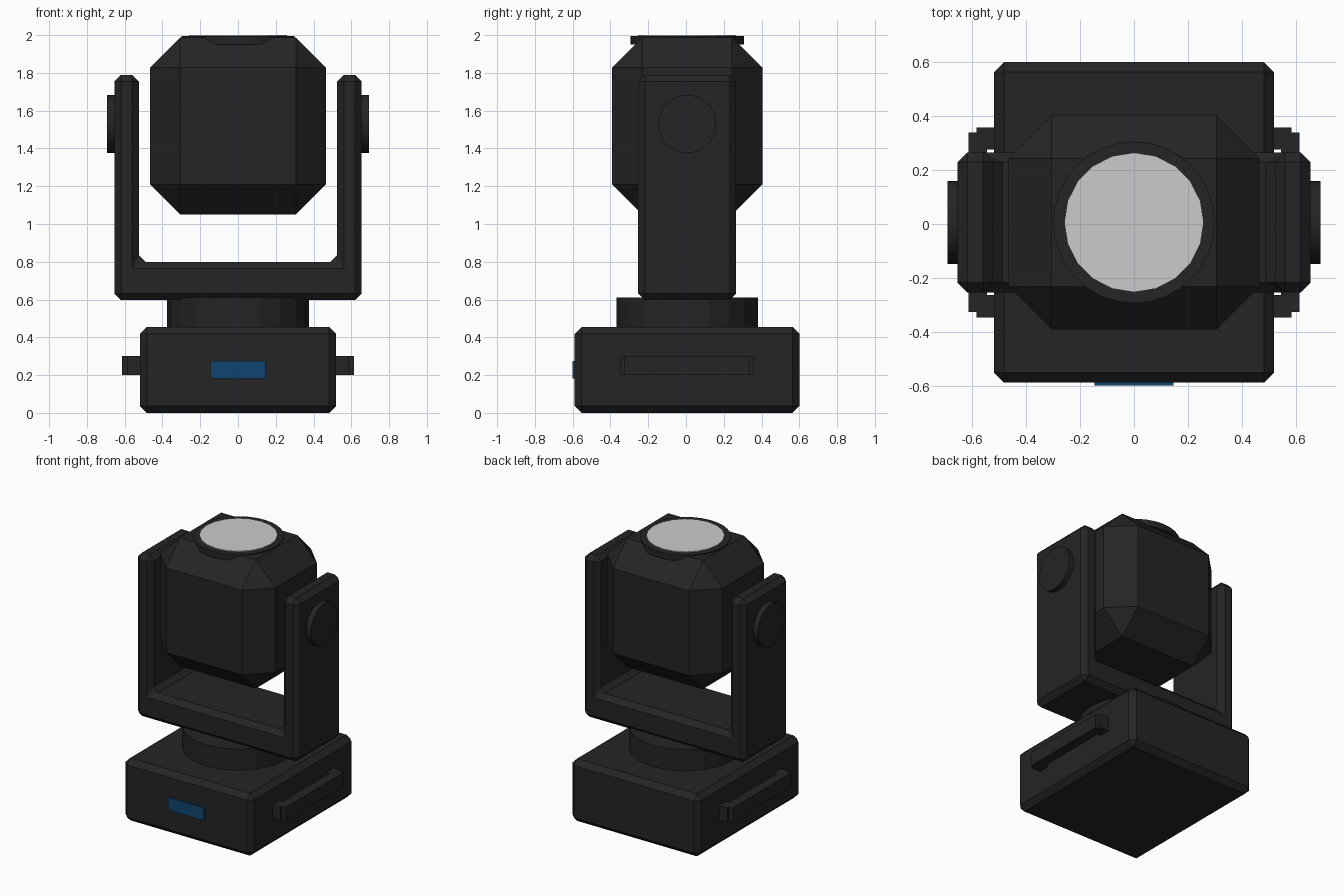
import bpy, bmesh, math
from mathutils import Matrix

if "Cube" in bpy.data.objects:
    bpy.data.objects.remove(bpy.data.objects["Cube"])

CY = 0.006  # depth centre shared by the main parts


def material(name, rgb):
    m = bpy.data.materials.new(name)
    m.diffuse_color = (*rgb, 1)
    m.use_nodes = True
    m.node_tree.nodes["Principled BSDF"].inputs["Base Color"].default_value = m.diffuse_color
    return m


BLACK = material("black plastic", (0.018, 0.018, 0.018))
WHITE = material("lens white", (0.6, 0.6, 0.6))
BLUE = material("display blue", (0.005, 0.06, 0.16))


def finish(name, bm, mat, bevel=0):
    if bevel:
        bmesh.ops.bevel(bm, geom=bm.edges[:], offset=bevel, segments=1,
                        affect='EDGES', profile=0.5)
    bmesh.ops.recalc_face_normals(bm, faces=bm.faces[:])
    me = bpy.data.meshes.new(name)
    bm.to_mesh(me)
    bm.free()
    me.materials.append(mat)
    ob = bpy.data.objects.new(name, me)
    bpy.context.collection.objects.link(ob)
    return ob


def box(name, x, y, z, mat=BLACK, bevel=0):
    bm = bmesh.new()
    bmesh.ops.create_cube(bm, size=1)
    for v in bm.verts:
        v.co = [r[0] if c < 0 else r[1] for c, r in zip(v.co, (x, y, z))]
    return finish(name, bm, mat, bevel)


def disc(name, radius, lo, hi, sides, mat=BLACK, axis='Z', z=0):
    bm = bmesh.new()
    bmesh.ops.create_cone(bm, cap_ends=True, segments=sides, radius1=radius,
                          radius2=radius, depth=hi - lo)
    m = Matrix.Translation((0, CY, (lo + hi) / 2))
    if axis == 'X':
        m = Matrix.Translation(((lo + hi) / 2, CY, z)) @ Matrix.Rotation(math.pi / 2, 4, 'Y')
    bm.transform(m)
    return finish(name, bm, mat)


# Base, display and turntable
box("base", (-0.52, 0.52), (CY - 0.595, CY + 0.595), (0, 0.455), bevel=0.037)
box("display", (-0.146, 0.146), (-0.6, -0.585), (0.183, 0.275), BLUE)
disc("turntable", 0.375, 0.44, 0.61, 20)

# Yoke: U profile extruded through the depth, all edges chamfered
bm = bmesh.new()
half = [(0.525, 0.80), (0.525, 1.79), (0.655, 1.79), (0.655, 0.597)]
profile = half + [(-x, z) for x, z in reversed(half)]
face = bm.faces.new([bm.verts.new((x, CY - 0.26, z)) for x, z in profile])
ext = bmesh.ops.extrude_face_region(bm, geom=[face], use_keep_orig=True)
for v in ext["geom"]:
    if isinstance(v, bmesh.types.BMVert):
        v.co.y = CY + 0.26
finish("yoke", bm, BLACK, 0.036)

# Lamp head with wide chamfers, lens ring and lens
box("head", (-0.466, 0.466), (CY - 0.398, CY + 0.398), (1.05, 1.988), bevel=0.16)
disc("lens_ring", 0.3, 1.95, 1.994, 32)
disc("lens", 0.259, 1.96, 2.0, 20, WHITE)

# Pivot caps and carry handles on both sides
for s, side in ((-1, "left"), (1, "right")):
    disc("pivot_cap_" + side, 0.154, *sorted((s * 0.64, s * 0.693)), 32, axis='X', z=1.53)
    box("handle_grip_" + side, sorted((s * 0.545, s * 0.615)),
        (CY - 0.333, CY + 0.333), (0.2, 0.302))
    for e, end in ((-1, "front"), (1, "back")):
        box(f"handle_post_{end}_{side}", sorted((s * 0.51, s * 0.585)),
            sorted((CY + e * 0.27, CY + e * 0.353)), (0.2, 0.302))
